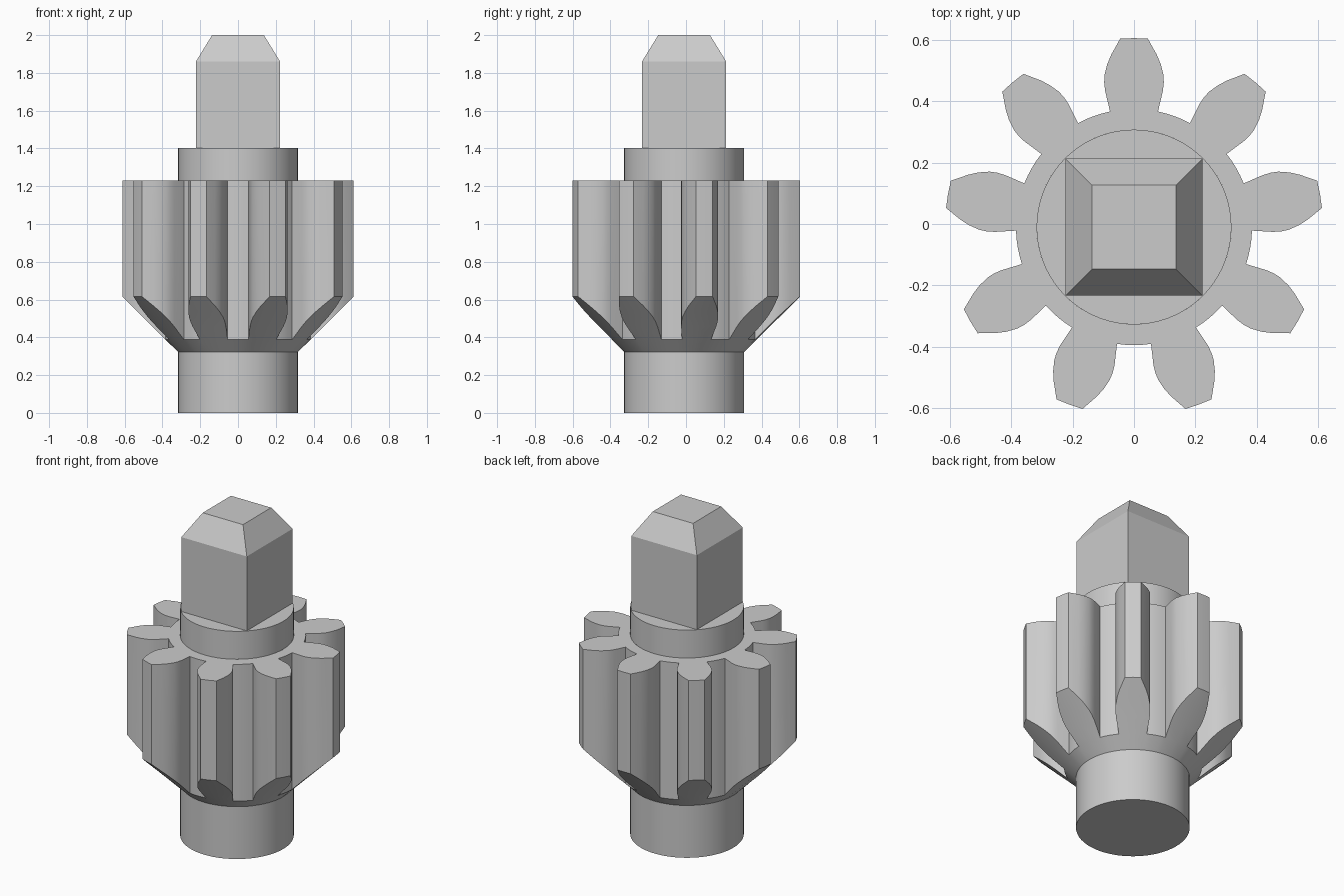
import bpy, bmesh, math

cube = bpy.data.objects.get("Cube")
if cube:
    bpy.data.objects.remove(cube, do_unlink=True)

grey = bpy.data.materials.new("plain grey")
grey.use_nodes = True
colour = (0.6, 0.6, 0.6, 1)
grey.diffuse_color = colour
grey.node_tree.nodes["Principled BSDF"].inputs["Base Color"].default_value = colour

CENTRE_Y = -0.01
SHAFT_R, ROOT_R = 0.317, 0.384
CONE_Z, GEAR_TOP = 0.322, 1.23
TEETH = 9


def finish(name, bm, smooth=True):
    bmesh.ops.remove_doubles(bm, verts=bm.verts, dist=0.0003)
    bmesh.ops.recalc_face_normals(bm, faces=bm.faces)
    mesh = bpy.data.meshes.new(name)
    bm.to_mesh(mesh)
    bm.free()
    mesh.materials.append(grey)
    obj = bpy.data.objects.new(name, mesh)
    bpy.context.collection.objects.link(obj)
    obj.location.y = CENTRE_Y
    if smooth:
        bpy.ops.object.select_all(action="DESELECT")
        obj.select_set(True)
        bpy.context.view_layer.objects.active = obj
        bpy.ops.object.shade_smooth_by_angle(angle=math.radians(30))
    return obj


def cylinder(name, radius, z0, z1):
    bm = bmesh.new()
    bmesh.ops.create_cone(bm, cap_ends=True, segments=72, radius1=radius,
                          radius2=radius, depth=z1 - z0)
    bmesh.ops.translate(bm, verts=bm.verts, vec=(0, 0, (z0 + z1) / 2))
    return finish(name, bm)


# Lower journal and upper collar
cylinder("lower_journal", SHAFT_R, 0, CONE_Z)
cylinder("upper_collar", SHAFT_R, GEAR_TOP, 1.402)

# Square drive with a tapered tip
bm = bmesh.new()
rings = [[bm.verts.new((sx * h, sy * h, z))
          for sx, sy in ((-1, -1), (1, -1), (1, 1), (-1, 1))]
         for h, z in ((0.223, 1.402), (0.223, 1.86), (0.137, 2.0))]
for low, high in zip(rings, rings[1:]):
    for i in range(4):
        j = (i + 1) % 4
        bm.faces.new((low[i], low[j], high[j], high[i]))
bm.faces.new(rings[0])
bm.faces.new(rings[-1])
finish("square_drive", bm, smooth=False)

# Gear: half-width and radial distance along one tooth, root to tip
FLANK = [(0.078, 0.376), (0.094, 0.443), (0.097, 0.47), (0.096, 0.494),
         (0.087, 0.53), (0.074, 0.561), (0.045, 0.613)]
bm = bmesh.new()


def polar(radius, angle):
    return radius * math.sin(angle), radius * math.cos(angle)


def bottom(p):
    # The underside follows a cone rising from the journal
    return (*p, CONE_Z + (math.hypot(*p) - SHAFT_R) * 0.987)


def top(p):
    return (*p, GEAR_TOP)


def quad(*points):
    bm.faces.new([bm.verts.new(p) for p in points])


def wall(p, q):
    quad(bottom(p), bottom(q), top(q), top(p))


def caps(p, q, r, s):
    quad(*map(bottom, (p, q, r, s)))
    quad(*map(top, (p, q, r, s)))


pitch = math.tau / TEETH
half = math.atan2(*FLANK[0])
gap = pitch - 2 * half
for t in range(TEETH):
    mid = t * pitch
    # Hub ring, with an outer wall only between teeth
    angles = [mid - half, mid] + [mid + half + gap * i / 4 for i in range(5)]
    for i, (a, b) in enumerate(zip(angles, angles[1:])):
        caps(polar(SHAFT_R, a), polar(SHAFT_R, b), polar(ROOT_R, b), polar(ROOT_R, a))
        if i >= 2:
            wall(polar(ROOT_R, a), polar(ROOT_R, b))
    # Tooth, in rows of three points across
    rows = []
    for n, (w, y) in enumerate(FLANK):
        r = ROOT_R if n == 0 else math.hypot(w, y)
        spread = math.atan2(w, y)
        rows.append([polar(r, mid + k * spread) for k in (-1, 0, 1)])
    for lo, hi in zip(rows, rows[1:]):
        for k in (0, 1):
            caps(lo[k], lo[k + 1], hi[k + 1], hi[k])
        wall(lo[0], hi[0])
        wall(lo[2], hi[2])
    for k in (0, 1):
        wall(rows[-1][k], rows[-1][k + 1])
finish("pinion_gear", bm)
